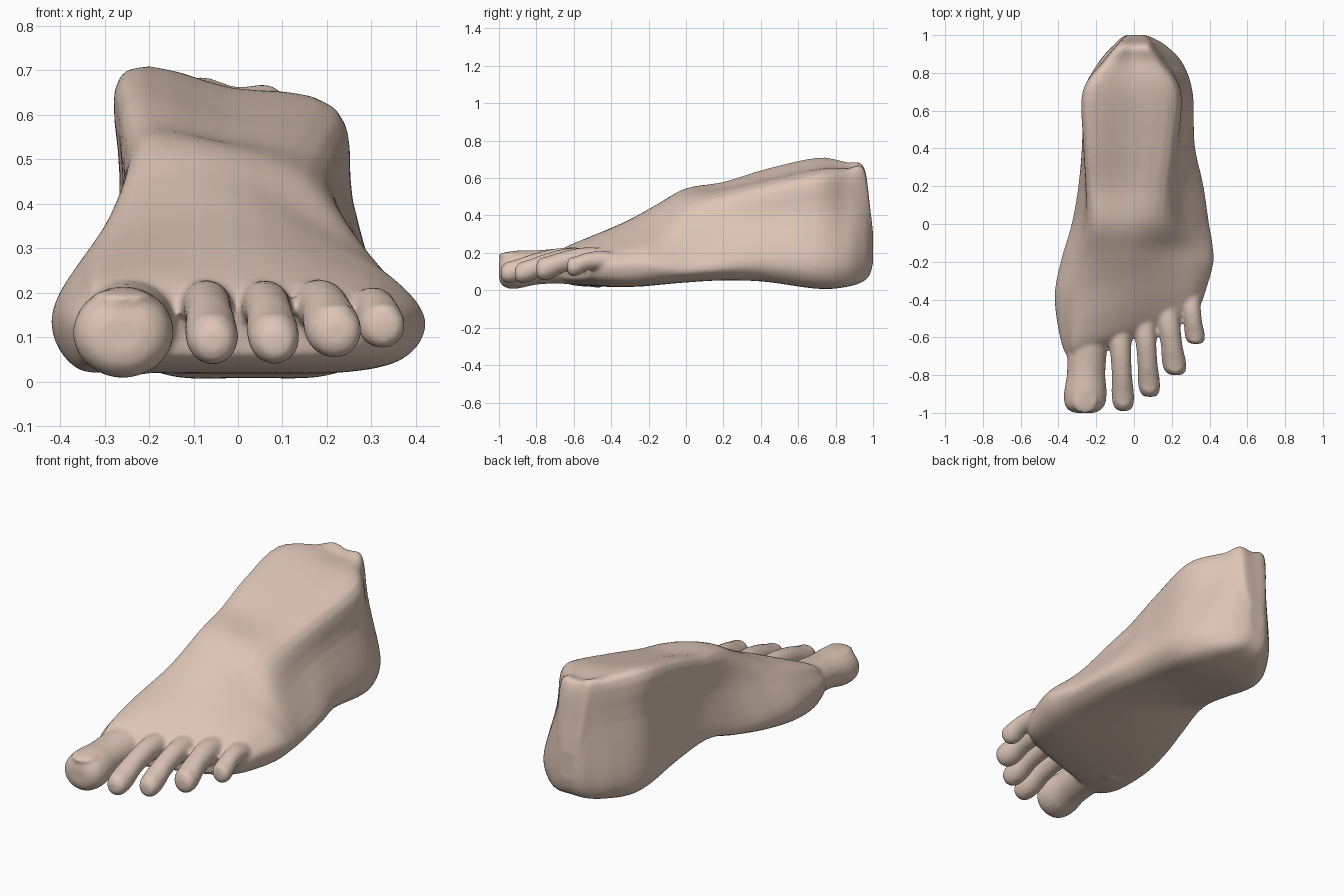
import bpy, bmesh, math
from mathutils import Vector, Matrix

if "Cube" in bpy.data.objects:
    bpy.data.objects.remove(bpy.data.objects["Cube"])


def spline(pts, n, closed=False):
    """Smooth curve through the points, n samples per span."""
    pts = [Vector(p) for p in pts]
    k, out = len(pts), []
    for i in range(k if closed else k - 1):
        if closed:
            a, b, c, d = (pts[(i + j) % k] for j in (-1, 0, 1, 2))
        else:
            a, b, c, d = (pts[min(max(i + j, 0), k - 1)] for j in (-1, 0, 1, 2))
        for s in range(n):
            t = s / n
            out.append(b + (c - a) * (t / 2) + (2 * a - 5 * b + 4 * c - d) * (t * t / 2)
                       + (3 * b - a - 3 * c + d) * (t ** 3 / 2))
    if not closed:
        out.append(pts[-1])
    return out


def loft(bm, rings, n):
    """Closed skin through a row of equally sized rings."""
    rails = [spline(rail, n) for rail in zip(*rings)]
    rows = [[bm.verts.new(p) for p in row] for row in zip(*rails)]
    m = len(rows[0])
    for a, b in zip(rows, rows[1:]):
        for i in range(m):
            bm.faces.new((a[i], a[(i + 1) % m], b[(i + 1) % m], b[i]))
    bm.faces.new(rows[0][::-1])
    bm.faces.new(rows[-1])


def mix(a, b, t):
    return a + (b - a) * t


def section(y, slant, xl, xr, zb, zw, tl, tr, zl, zr, bulge):
    """Foot cross-section: sole, widest height, then the sloping top."""
    c = (xl + xr) / 2
    low = mix(zb, zw, 0.3)
    arch = .06 * math.exp(-((y - .2) / .22) ** 2)      # raised inner sole
    ball = .025 * math.exp(-((y + .45) / .15) ** 2)    # ball of the big toe
    m = min(.62, max(.33, .5 + .6 * y))     # forefoot is round, ankle pinched in
    p = [(c, zb + arch * .3), (mix(c, xr, .6), zb + .003), (mix(c, xr, .9), low), (xr, zw),
         (mix(xr, tr, m), mix(zw, zr, .55)), (tr, zr),
         ((tl + tr) / 2, (zl + zr) / 2 + bulge),
         (tl, zl), (mix(xl, tl, m), mix(zw, zl, .55)), (xl, zw + arch * .5),
         (mix(c, xl, .9), low + arch - ball), (mix(c, xl, .6), zb + .003 + arch)]
    return spline([(x, y + slant * x, z) for x, z in p], 4, True)


def toe(bm, base, tip, r, flat, hump):
    """Toe with a raised knuckle, round pad and a shallow nail."""
    base, tip = Vector(base), Vector(tip)
    rings = []
    for t, f, h in ((0, 1.2, 0), (.35, .98, .95), (.62, .93, .8), (.8, 1.03, .2),
                    (.92, .97, 0), (.98, .72, 0), (1, .42, 0)):
        c = base.lerp(tip, t) + Vector((0, 0, hump * h))
        rings.append([c + Vector((r * f * math.cos(a), 0, r * f * flat * math.sin(a)))
                      for a in (i * math.tau / 20 for i in range(20))])
    loft(bm, rings, 4)
    nail = base.lerp(tip, .9) + Vector((0, 0, r * flat * .87))
    bmesh.ops.create_uvsphere(
        bm, u_segments=16, v_segments=10, radius=1,
        matrix=Matrix.Translation(nail) @ Matrix.Rotation(.15, 4, 'X')
        @ Matrix.Diagonal((r * .6, r * .55, r * .12, 1)))


bm = bmesh.new()

# Foot body, from the toe roots back to the heel
loft(bm, [section(*row) for row in (
    (-.60, .33, -.34, .29, .06, .12, -.29, .23, .175, .15, .015),
    (-.55, .33, -.37, .35, .035, .125, -.29, .25, .23, .19, .02),
    (-.44, .30, -.40, .39, .02, .135, -.28, .26, .28, .235, .04),
    (-.29, .20, -.42, .42, .02, .14, -.26, .23, .345, .29, .055),
    (-.15, .10, -.385, .415, .03, .135, -.235, .19, .43, .35, .06),
    (0, 0, -.33, .395, .04, .13, -.22, .16, .53, .455, .035),
    (.2, 0, -.295, .365, .05, .15, -.235, .17, .57, .505, .01),
    (.42, 0, -.275, .32, .045, .17, -.25, .20, .64, .555, 0),
    (.7, 0, -.265, .31, .01, .17, -.255, .22, .70, .615, 0),
    (.86, 0, -.185, .25, .02, .18, -.15, .13, .675, .63, 0),
    (.95, 0, -.105, .16, .05, .20, -.08, .08, .65, .64, 0),
    (.985, 0, -.07, .10, .09, .22, -.055, .07, .43, .43, 0),
    (1.0, 0, -.04, .06, .15, .22, -.03, .05, .30, .30, 0))], 5)

# Toes, big to little
for args in (((-.24, -.46, .13), (-.262, -1.0, .105), .110, .90, .01),
             ((-.08, -.48, .155), (-.055, -.99, .09), .058, 1.02, .04),
             ((.05, -.45, .155), (.085, -.915, .09), .057, 1.02, .04),
             ((.165, -.40, .15), (.222, -.80, .11), .062, 1.0, .035),
             ((.29, -.34, .13), (.328, -.635, .125), .052, 1.0, .035)):
    toe(bm, *args)

bmesh.ops.recalc_face_normals(bm, faces=bm.faces)
mesh = bpy.data.meshes.new("foot")
bm.to_mesh(mesh)
bm.free()
foot = bpy.data.objects.new("foot", mesh)
bpy.context.collection.objects.link(foot)

# Skin
skin = bpy.data.materials.new("skin")
skin.diffuse_color = (0.72, 0.56, 0.47, 1)
skin.use_nodes = True
skin.node_tree.nodes["Principled BSDF"].inputs["Base Color"].default_value = skin.diffuse_color
mesh.materials.append(skin)

# Fuse the parts and soften the joins
fuse = foot.modifiers.new("fuse", 'REMESH')
fuse.mode = 'VOXEL'
fuse.voxel_size = 0.01
fuse.use_smooth_shade = True
soften = foot.modifiers.new("soften", 'SMOOTH')
soften.factor = 0.5
soften.iterations = 8
bpy.context.view_layer.objects.active = foot
foot.select_set(True)
for name in ("fuse", "soften"):
    bpy.ops.object.modifier_apply(modifier=name)
bpy.ops.object.shade_smooth()
